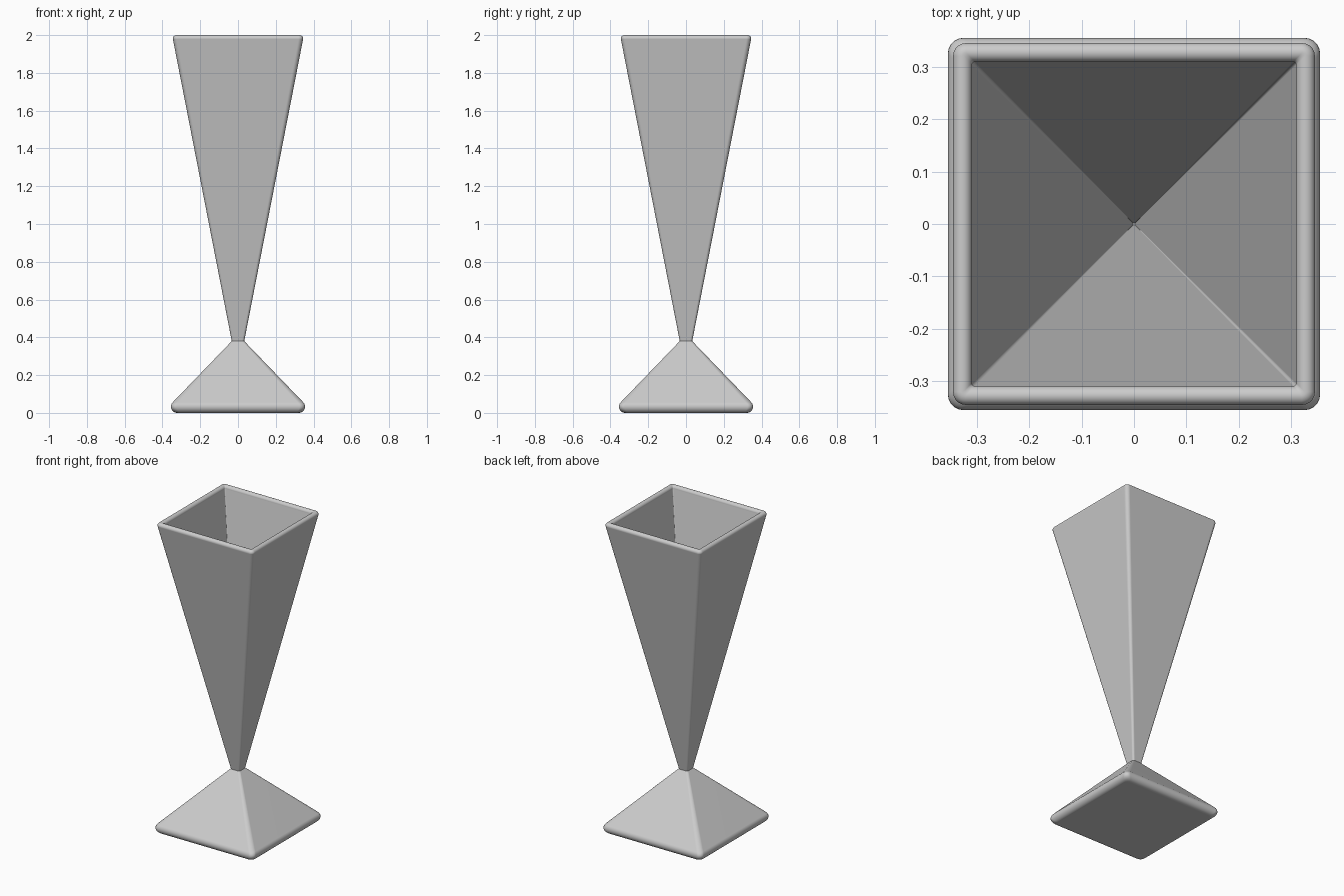
import bpy, bmesh
from math import sin, cos, pi, radians

cube = bpy.data.objects.get("Cube")
if cube:
    bpy.data.objects.remove(cube, do_unlink=True)

# Single grey finish
grey = bpy.data.materials.new("plain_grey")
grey.use_nodes = True
grey.diffuse_color = (0.6, 0.6, 0.6, 1)
grey.node_tree.nodes["Principled BSDF"].inputs["Base Color"].default_value = (0.6, 0.6, 0.6, 1)


def arc(x, z, radius, start, end, steps=6):
    """Profile points along an arc, as (half width, height)."""
    angles = [radians(start + (end - start) * i / steps) for i in range(steps + 1)]
    return [(x + radius * cos(a), z + radius * sin(a)) for a in angles]


def rounded_square(half, radius, steps=5):
    """Outline of a square with rounded corners, anticlockwise."""
    core = half - radius
    points = []
    for k in range(4):
        sx, sy = [(1, 1), (-1, 1), (-1, -1), (1, -1)][k]
        for i in range(steps + 1):
            a = k * pi / 2 + i * pi / 2 / steps
            points.append((sx * core + radius * cos(a), sy * core + radius * sin(a)))
    return points


def loft(name, sections):
    """Skin rounded squares given as (half width, height, corner radius)."""
    bm = bmesh.new()
    rings = [[bm.verts.new((x, y, z)) for x, y in rounded_square(h, r)]
             for h, z, r in sections]
    for low, high in zip(rings, rings[1:]):
        for i in range(len(low)):
            j = (i + 1) % len(low)
            bm.faces.new((low[i], low[j], high[j], high[i]))
    bm.faces.new(rings[0][::-1])
    bm.faces.new(rings[-1])
    mesh = bpy.data.meshes.new(name)
    bm.to_mesh(mesh)
    bm.free()
    mesh.materials.append(grey)
    obj = bpy.data.objects.new(name, mesh)
    bpy.context.collection.objects.link(obj)
    bpy.ops.object.select_all(action="DESELECT")
    obj.select_set(True)
    bpy.context.view_layer.objects.active = obj
    bpy.ops.object.shade_smooth_by_angle(angle=radians(35))
    # Keep the large panels flat beside their soft edges
    normals = obj.modifiers.new("flat_panels", "WEIGHTED_NORMAL")
    normals.keep_sharp = True
    return obj


# Pyramid foot with a rounded lower edge
foot = [(h, z, 0.03) for h, z in arc(0.322, 0.033, 0.033, -90, 45, 8)]
loft("foot", foot + [(0.033, 0.38, 0.012)])

# Hollow tapered cup: outer wall, rounded rim, inner wall down to a point
rim = arc(0.327, 1.982, 0.018, -11, 191, 12)
cup = [(0.033, 0.38, 0.012)]
cup += [(h, z, max(0.006, h - 0.32)) for h, z in rim]
cup += [(0.002, 0.41, 0.001)]
loft("cup", cup)
